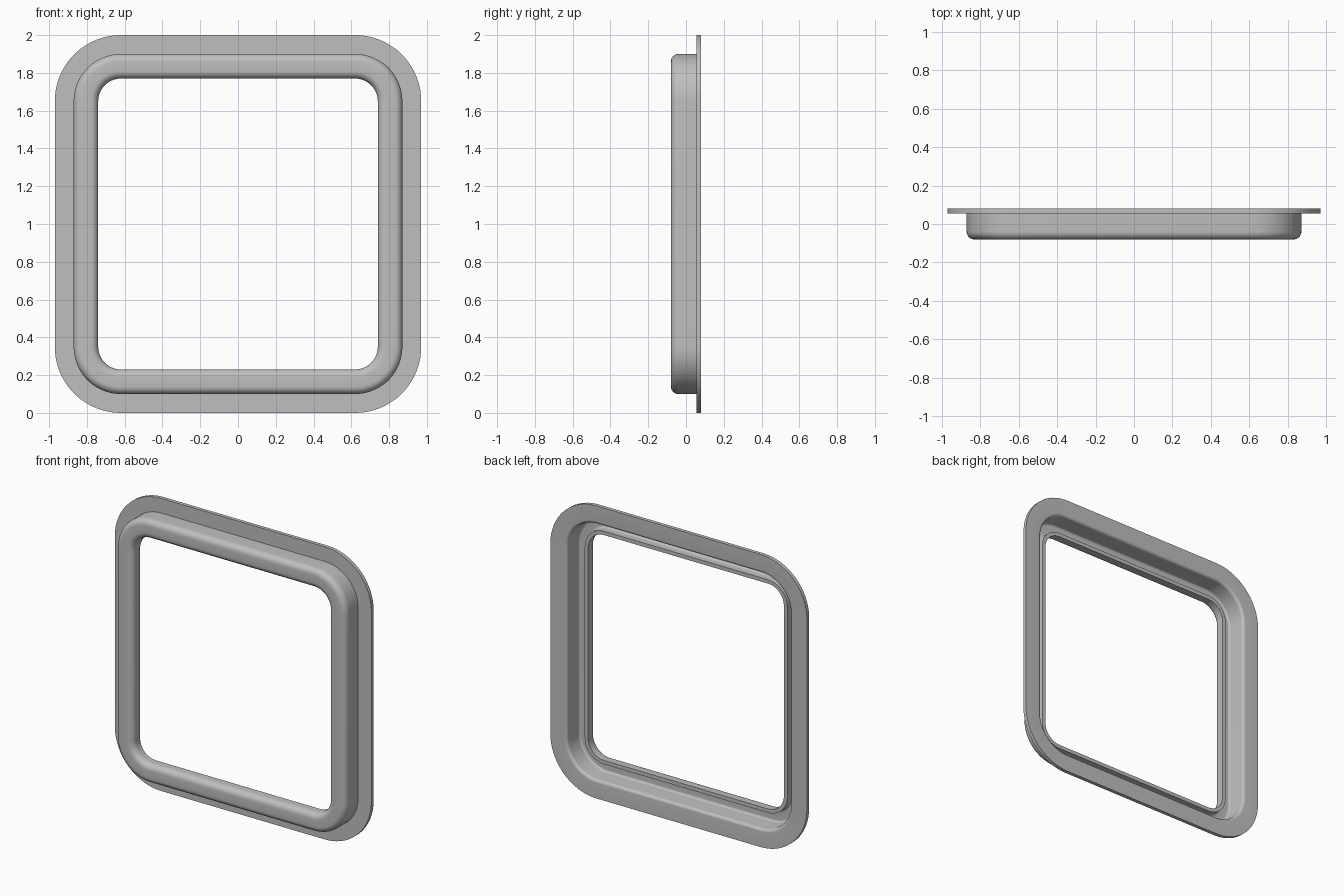
import bpy, bmesh
from math import sin, cos, radians

cube = bpy.data.objects.get("Cube")
if cube:
    bpy.data.objects.remove(cube)

HALF_X, HALF_Z, MID_Z = 0.62, 0.65, 1.0   # corner centres of the frame
CORNER_STEPS = 20
FILLET_STEPS = 7


def arc(cx, cy, r, start, end, steps=FILLET_STEPS):
    """Points on a circular arc, angles in degrees."""
    angles = [radians(start + (end - start) * i / steps) for i in range(steps + 1)]
    return [(cx + r * cos(a), cy + r * sin(a)) for a in angles]


def rounded_loop(radius, y):
    """Rounded rectangle in the xz plane, grown outward by radius."""
    points = []
    for k, (sx, sz) in enumerate([(1, 1), (-1, 1), (-1, -1), (1, -1)]):
        for u, v in arc(sx * HALF_X, sz * HALF_Z, radius, 90 * k, 90 * k + 90, CORNER_STEPS):
            points.append((u, y, v + MID_Z))
    return points


# Cross-section of the pressed sheet: (distance outward, depth)
profile = [(0.35, 0.08), (0.35, 0.055), (0.25, 0.055)]   # flat flange
profile += arc(0.21, -0.04, 0.04, 0, -90)                # outer front bend
profile += arc(0.16, -0.04, 0.04, -90, -180)             # inner front bend
profile += [(0.12, 0.0), (0.146, 0.0)]                   # return lip end
profile += arc(0.16, -0.04, 0.014, -180, -90)            # channel behind the rim
profile += arc(0.21, -0.04, 0.014, -90, 0)
profile += arc(0.244, 0.06, 0.02, 180, 90)               # bend into the flange back

# Sweep the section round the frame
bm = bmesh.new()
rings = [[bm.verts.new(p) for p in rounded_loop(d, y)] for d, y in profile]
for i, ring in enumerate(rings):
    following = rings[(i + 1) % len(rings)]
    n = len(ring)
    for j in range(n):
        bm.faces.new((ring[j], ring[(j + 1) % n], following[(j + 1) % n], following[j]))
bmesh.ops.recalc_face_normals(bm, faces=bm.faces[:])

mesh = bpy.data.meshes.new("window_frame")
bm.to_mesh(mesh)
bm.free()
frame = bpy.data.objects.new("window_frame", mesh)
bpy.context.collection.objects.link(frame)

# Plain grey finish
grey = bpy.data.materials.new("light_grey")
grey.use_nodes = True
color = (0.52, 0.52, 0.52, 1)
grey.diffuse_color = color
grey.node_tree.nodes["Principled BSDF"].inputs["Base Color"].default_value = color
mesh.materials.append(grey)

# Smooth bends, crisp flange and lip edges
bpy.ops.object.select_all(action='DESELECT')
frame.select_set(True)
bpy.context.view_layer.objects.active = frame
bpy.ops.object.shade_smooth_by_angle(angle=radians(35))
